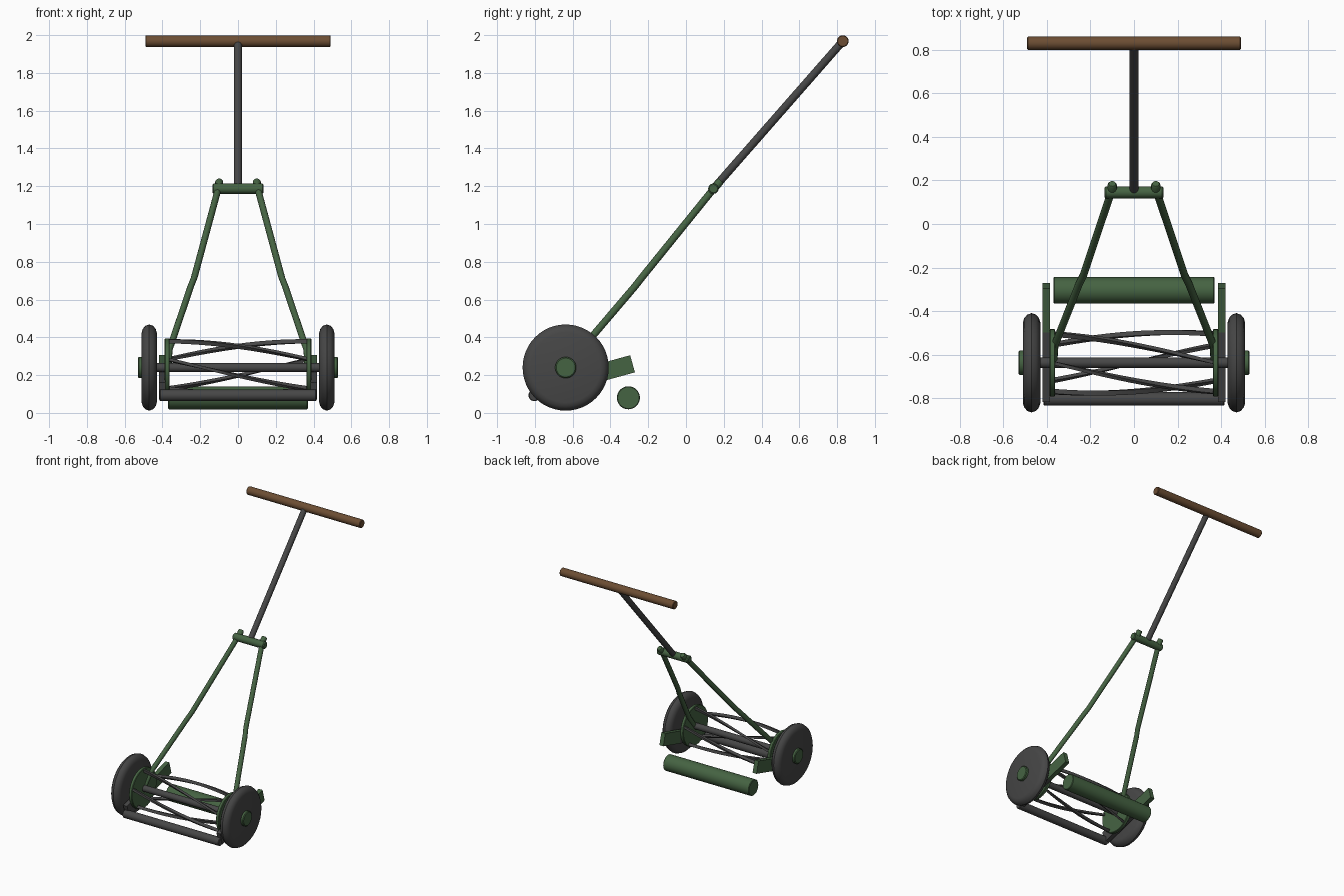
import bpy, bmesh, math
from mathutils import Vector, Matrix

if "Cube" in bpy.data.objects:
    bpy.data.objects.remove(bpy.data.objects["Cube"])


def mat(name, rgb):
    m = bpy.data.materials.new(name)
    m.diffuse_color = (*rgb, 1)
    m.use_nodes = True
    m.node_tree.nodes["Principled BSDF"].inputs["Base Color"].default_value = m.diffuse_color
    return m


GREEN = mat("painted_green", (0.06, 0.125, 0.055))
GREY = mat("dark_grey", (0.062, 0.062, 0.062))
BROWN = mat("wood_brown", (0.15, 0.075, 0.033))
AX_Y, AX_Z = -0.637, 0.24


def finish(name, bm, m):
    bmesh.ops.recalc_face_normals(bm, faces=bm.faces)
    me = bpy.data.meshes.new(name)
    bm.to_mesh(me)
    bm.free()
    me.materials.append(m)
    o = bpy.data.objects.new(name, me)
    bpy.context.collection.objects.link(o)
    bpy.ops.object.select_all(action='DESELECT')
    o.select_set(True)
    bpy.context.view_layer.objects.active = o
    bpy.ops.object.shade_smooth_by_angle(angle=math.radians(35))
    return o


def lathe(name, profile, start, direction, m, n=32):
    """Closed profile of (radius, distance) spun about an axis."""
    rot = Vector(direction).to_track_quat('Z', 'Y').to_matrix()
    start = Vector(start)
    bm = bmesh.new()
    rings = [[bm.verts.new(start + rot @ Vector((r * math.cos(k * math.tau / n), r * math.sin(k * math.tau / n), d)))
              for k in range(n)] for r, d in profile]
    for a, b in zip(rings, rings[1:]):
        for k in range(n):
            bm.faces.new((a[k], a[(k + 1) % n], b[(k + 1) % n], b[k]))
    bm.faces.new(rings[0])
    bm.faces.new(rings[-1])
    return finish(name, bm, m)


def rod(name, a, b, r, m, n=24, bev=0.004):
    d = Vector(b) - Vector(a)
    L = d.length
    return lathe(name, [(r - bev, 0), (r, bev), (r, L - bev), (r - bev, L)], a, d, m, n)


def sweep(name, rings, m):
    bm = bmesh.new()
    vs = [[bm.verts.new(p) for p in ring] for ring in rings]
    n = len(vs[0])
    for a, b in zip(vs, vs[1:]):
        for k in range(n):
            bm.faces.new((a[k], a[(k + 1) % n], b[(k + 1) % n], b[k]))
    bm.faces.new(vs[0])
    bm.faces.new(vs[-1])
    return finish(name, bm, m)


# Handle grip, shaft, yoke
rod("handle_grip", (-0.49, 0.83, 1.968), (0.49, 0.83, 1.968), 0.031, BROWN)
rod("handle_shaft", (0, 0.148, 1.19), (0, 0.825, 1.962), 0.021, GREY)
rod("yoke_bar", (-0.135, 0.145, 1.187), (0.135, 0.145, 1.187), 0.028, GREEN, 12, 0.006)

# Rear roller, axle, cutter bar
rod("rear_roller", (-0.37, -0.305, 0.08), (0.37, -0.305, 0.08), 0.061, GREEN, 32)
rod("axle", (-0.44, AX_Y, AX_Z), (0.44, AX_Y, AX_Z), 0.024, GREY)
rod("cutter_bar", (-0.415, -0.803, 0.093), (0.415, -0.803, 0.093), 0.031, GREY)

for side, s in (("left", -1), ("right", 1)):
    # Wheel with rounded tread and hub cap
    wheel = [(0.185, 0.0), (0.205, 0.006), (0.221, 0.02), (0.228, 0.04),
             (0.221, 0.06), (0.205, 0.074), (0.185, 0.08)]
    lathe("wheel_" + side, wheel, (s * 0.43, AX_Y, AX_Z), (s, 0, 0), GREY, 48)
    lathe("hub_cap_" + side, [(0.056, 0), (0.056, 0.025), (0.05, 0.03)],
          (s * 0.50, AX_Y, AX_Z), (s, 0, 0), GREEN)
    # Side plate
    rod("side_plate_" + side, (s * 0.362, AX_Y, AX_Z), (s * 0.388, AX_Y, AX_Z), 0.155, GREEN, 40)
    # Tilted side bracket, grey at the front and green behind
    u = Vector((0, math.cos(0.27), math.sin(0.27)))
    w = Vector((0, -u.z, u.y))
    rear = Vector((s * 0.402, -0.283, 0.26))
    for nm, t0, t1, m in (("bracket_rear_", 0, 0.21, GREEN), ("bracket_front_", 0.21, 0.54, GREY)):
        rings = [[rear - u * t + w * (0.047 * b) + Vector((0.017 * a, 0, 0))
                  for a, b in ((-1, -1), (1, -1), (1, 1), (-1, 1))] for t in (t0, t1)]
        sweep(nm + side, rings, m)
    # Bent arm from the axle up to the yoke
    path = [(s * 0.105, 0.145, 1.185), (s * 0.232, -0.235, 0.715), (s * 0.25, -0.27, 0.67),
            (s * 0.365, -0.56, 0.33), (s * 0.37, -0.635, 0.235)]
    side_dir, nrm = Vector((1, 0, 0)), Vector((0, 0.77, -0.64))
    rings = [[Vector(p) + side_dir * (0.018 * math.cos(k * math.tau / 12)) + nrm * (0.019 * math.sin(k * math.tau / 12))
              for k in range(12)] for p in path]
    sweep("arm_" + side, rings, GREEN)
    # Yoke bolt
    lathe("yoke_bolt_" + side, [(0.021, 0), (0.021, 0.045), (0.016, 0.053)],
          (s * 0.1, 0.15, 1.19), (0, 0.66, 0.75), GREEN, 16)

# Helical reel blades
for i in range(5):
    rings = []
    for k in range(25):
        t = k / 24 - 0.5
        a = math.radians(54 + 72 * i + 72 * t)
        rad = Vector((0, math.cos(a), math.sin(a)))
        tan = Vector((0, -rad.z, rad.y))
        c = Vector((0.75 * t, AX_Y, AX_Z)) + rad * 0.139
        rings.append([c + rad * (0.011 * p) + tan * (0.008 * q)
                      for p, q in ((-1, -1), (1, -1), (1, 1), (-1, 1))])
    sweep("reel_blade_%d" % (i + 1), rings, GREY)
